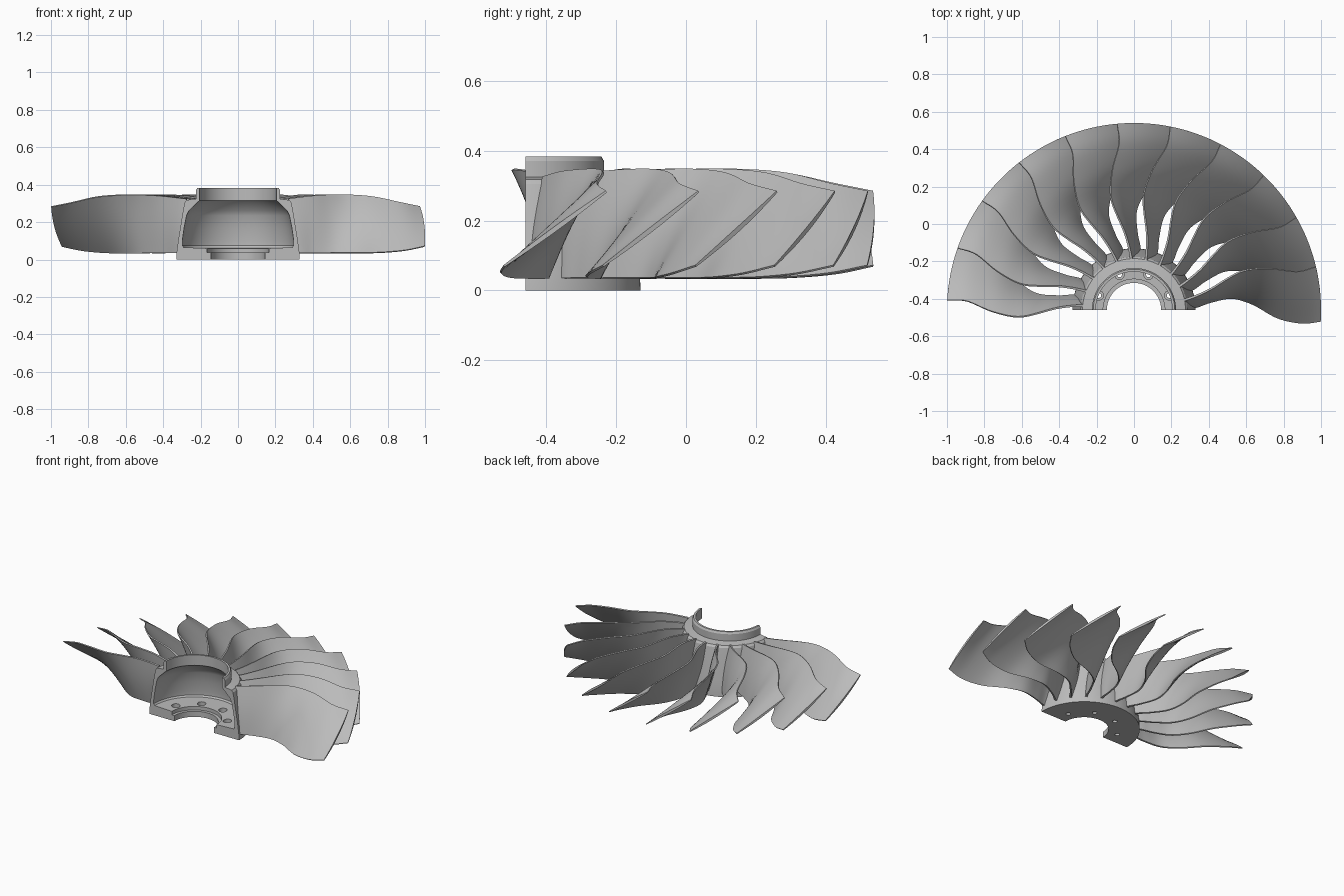
import bpy, bmesh, math
from mathutils import Vector

cube = bpy.data.objects.get("Cube")
if cube:
    bpy.data.objects.remove(cube, do_unlink=True)

CENTRE = Vector((0, -0.46, 0))
BLADES = 22                      # full-circle count, half are present
STEP = 360 / BLADES

metal = bpy.data.materials.new("grey_metal")
metal.use_nodes = True
metal.diffuse_color = (0.5, 0.5, 0.5, 1)
metal.node_tree.nodes["Principled BSDF"].inputs["Base Color"].default_value = (0.5, 0.5, 0.5, 1)


def loft(name, rings):
    """Skin closed rings of points and cap both ends."""
    bm = bmesh.new()
    loops = [[bm.verts.new(p) for p in ring] for ring in rings]
    n = len(loops[0])
    for a, b in zip(loops, loops[1:]):
        for i in range(n):
            j = (i + 1) % n
            bm.faces.new((a[i], a[j], b[j], b[i]))
    bm.faces.new(loops[0])
    bm.faces.new(loops[-1][::-1])
    bmesh.ops.recalc_face_normals(bm, faces=bm.faces)
    mesh = bpy.data.meshes.new(name)
    bm.to_mesh(mesh)
    bm.free()
    mesh.materials.append(metal)
    obj = bpy.data.objects.new(name, mesh)
    bpy.context.collection.objects.link(obj)
    obj.location = CENTRE
    return obj


def activate(obj):
    bpy.ops.object.select_all(action='DESELECT')
    obj.select_set(True)
    bpy.context.view_layer.objects.active = obj


def polar(r, degrees, z):
    a = math.radians(degrees)
    return Vector((r * math.cos(a), r * math.sin(a), z))


# Hub: half-turned section with floor, hollow shell and neck ring
section = [(0.145, 0), (0.33, 0), (0.328, 0.04), (0.32, 0.1), (0.307, 0.18),
           (0.294, 0.26), (0.285, 0.305), (0.275, 0.318), (0.225, 0.325),
           (0.225, 0.37), (0.218, 0.383), (0.205, 0.383), (0.205, 0.315),
           (0.215, 0.308), (0.262, 0.262), (0.275, 0.235), (0.288, 0.17),
           (0.298, 0.1), (0.298, 0.075), (0.29, 0.065), (0.165, 0.06),
           (0.165, 0.037), (0.145, 0.037)]
SEGMENTS = 72
hub = loft("hub", [[polar(r, 180 * i / SEGMENTS, z) for r, z in section]
                   for i in range(SEGMENTS + 1)])

# Counterbored bolt holes through the hub floor
for k in range(4):
    spot = CENTRE + polar(0.205, 22.5 + 45 * k, 0)
    for radius, z in ((0.014, 0.05), (0.026, 0.08)):
        bpy.ops.mesh.primitive_cylinder_add(vertices=24, radius=radius, depth=0.11,
                                            location=spot + Vector((0, 0, z - 0.005)))
        cutter = bpy.context.object
        cutter.hide_render = True
        activate(hub)
        cut = hub.modifiers.new("bolt_hole", 'BOOLEAN')
        cut.operation = 'DIFFERENCE'
        cut.solver = 'EXACT'
        cut.object = cutter
        bpy.ops.object.modifier_apply(modifier=cut.name)
        bpy.data.objects.remove(cutter, do_unlink=True)
activate(hub)
bpy.ops.object.shade_smooth_by_angle(angle=math.radians(25))

# Blade stations: radius, top angle, bottom angle, top z, bottom z, thickness
stations = [(0.275, -2, -10.5, 0.325, 0.035, 0.032),
            (0.32, -1, -10, 0.33, 0.035, 0.028),
            (0.41, 1.5, -7.4, 0.34, 0.035, 0.025),
            (0.517, 5, -6.3, 0.346, 0.035, 0.022),
            (0.62, 6.4, -9.9, 0.346, 0.035, 0.02),
            (0.755, 3.7, -16.2, 0.335, 0.037, 0.018),
            (0.89, 0, -17.9, 0.305, 0.048, 0.016),
            (1.0, 0, -16.9, 0.283, 0.07, 0.014)]


def smooth_stations(rows, steps):
    """Catmull-Rom interpolation through the stations."""
    rows = [Vector(r) for r in rows]
    ext = [2 * rows[0] - rows[1]] + rows + [2 * rows[-1] - rows[-2]]
    out = []
    for a, b, c, d in zip(ext, ext[1:], ext[2:], ext[3:]):
        for s in range(steps):
            t = s / steps
            out.append(b + (c - a) * (t / 2) + (2 * a - 5 * b + 4 * c - d) * (t * t / 2)
                       + (3 * b - a - 3 * c + d) * (t ** 3 / 2))
    return out + [rows[-1]]


def blade_ring(row, chord=12):
    r, top, bottom, z_top, z_bottom, thick = row
    lean = Vector((math.radians(top - bottom) * r, z_top - z_bottom)).normalized()
    root = max(0, (0.4 - r) / 0.125) * 0.035       # root follows the flared shell
    sides = ([], [])
    for i in range(chord + 1):
        t = i / chord
        half = thick / 2 * (0.4 + 0.6 * math.sin(math.pi * t))
        for side, sign in zip(sides, (1, -1)):
            angle = bottom + (top - bottom) * t + sign * math.degrees(half * lean.y / r)
            z = z_bottom + (z_top - z_bottom) * t - sign * half * lean.x
            side.append(polar(r + root * (1 - t), angle, z))
    return sides[0] + sides[1][::-1]


# Fan blades: one lofted blade, linked copies round the half circle
first = loft("blade", [blade_ring(row) for row in smooth_stations(stations, 5)])
activate(first)
bpy.ops.object.shade_smooth_by_angle(angle=math.radians(35))
for k in range(BLADES // 2):
    blade = first if k == 0 else first.copy()
    if k:
        bpy.context.collection.objects.link(blade)
    blade.name = f"blade_{k + 1}"
    blade.rotation_euler.z = math.radians(13.4 + STEP * k)
